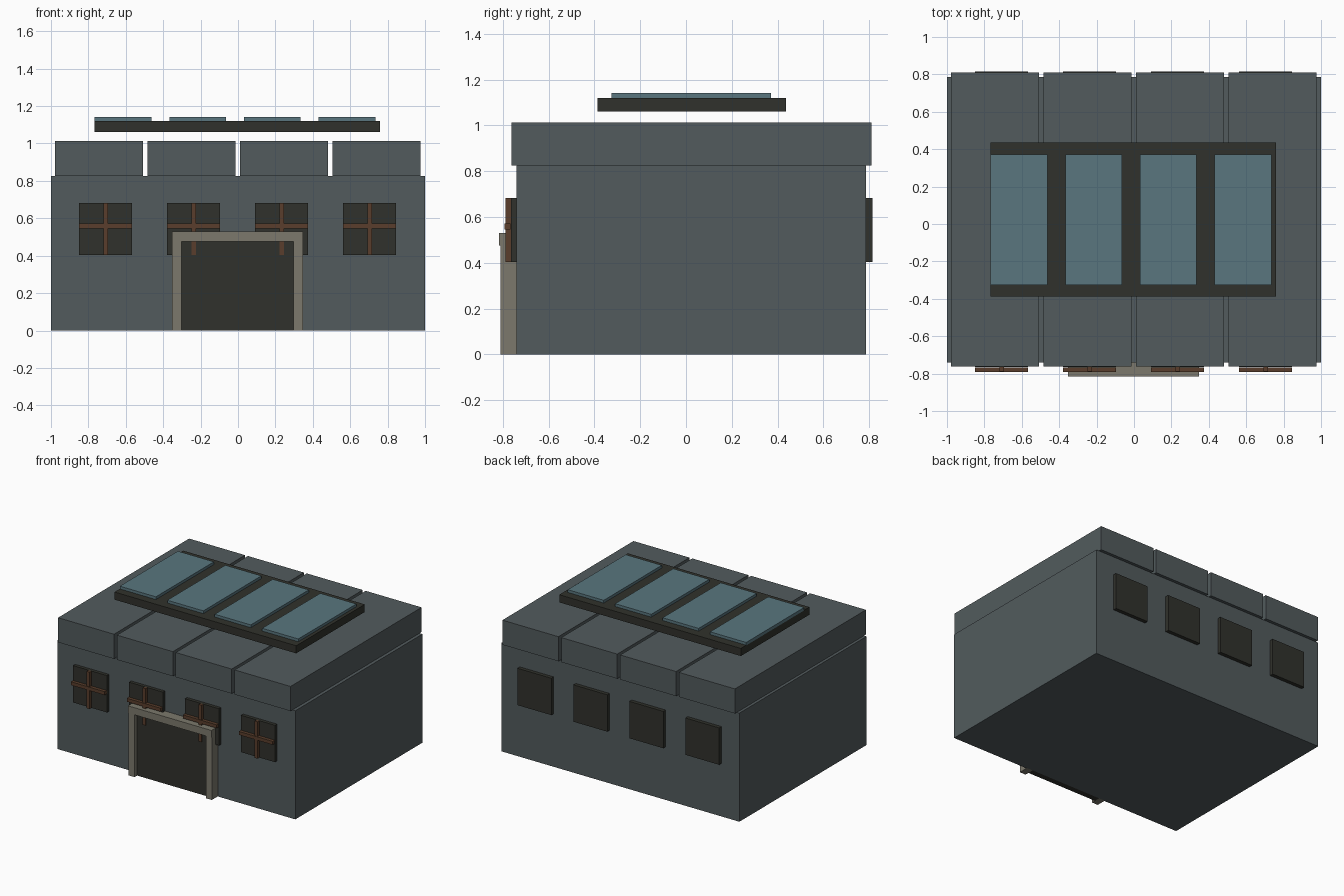
import bpy, bmesh

if "Cube" in bpy.data.objects:
    bpy.data.objects.remove(bpy.data.objects["Cube"])


def material(name, r, g, b):
    m = bpy.data.materials.new(name)
    m.diffuse_color = (r, g, b, 1)
    m.use_nodes = True
    m.node_tree.nodes["Principled BSDF"].inputs["Base Color"].default_value = m.diffuse_color
    return m


SLATE = material("slate", 0.085, 0.105, 0.11)
DARK = material("dark", 0.03, 0.031, 0.025)
STONE = material("stone", 0.2, 0.19, 0.15)
WOOD = material("wood", 0.1, 0.048, 0.025)
GLASS = material("blue_glass", 0.1, 0.18, 0.21)


def box(name, x, y, z, mat):
    """Axis-aligned box from (min, max) ranges."""
    bm = bmesh.new()
    bmesh.ops.create_cube(bm, size=1)
    for v in bm.verts:
        v.co = [(r[0] + r[1]) / 2 + c * (r[1] - r[0]) for c, r in zip(v.co, (x, y, z))]
    me = bpy.data.meshes.new(name)
    bm.to_mesh(me)
    bm.free()
    me.materials.append(mat)
    ob = bpy.data.objects.new(name, me)
    bpy.context.collection.objects.link(ob)
    return ob


# Main walls
box("walls", (-1, 1), (-0.74, 0.787), (0, 0.825), SLATE)

for i in range(4):
    # Roof slabs with narrow gaps
    x = -0.978 + i * 0.4945
    box(f"roof_slab_{i + 1}", (x, x + 0.47), (-0.763, 0.81), (0.825, 1.012), SLATE)

    # Windows front and back, with cross bars on the front ones
    c = -0.708 + i * 0.4705
    wx, wz = (c - 0.142, c + 0.142), (0.403, 0.683)
    box(f"front_window_{i + 1}", wx, (-0.765, -0.735), wz, DARK)
    box(f"back_window_{i + 1}", wx, (0.78, 0.815), wz, DARK)
    box(f"window_upright_{i + 1}", (c - 0.012, c + 0.012), (-0.788, -0.765), wz, WOOD)
    box(f"window_crossbar_{i + 1}", wx, (-0.792, -0.767), (0.545, 0.571), WOOD)

    # Skylight panes
    p = -0.766 + i * 0.399
    box(f"skylight_pane_{i + 1}", (p, p + 0.303), (-0.325, 0.372), (1.118, 1.141), GLASS)

# Skylight base floating over the roof
box("skylight_base", (-0.766, 0.76), (-0.387, 0.436), (1.062, 1.12), DARK)

# Doorway
box("door_panel", (-0.302, 0.297), (-0.78, -0.735), (0, 0.478), DARK)
box("left_door_post", (-0.354, -0.302), (-0.811, -0.735), (0, 0.476), STONE)
box("right_door_post", (0.297, 0.348), (-0.811, -0.735), (0, 0.476), STONE)
box("door_lintel", (-0.354, 0.348), (-0.816, -0.735), (0.476, 0.53), STONE)
